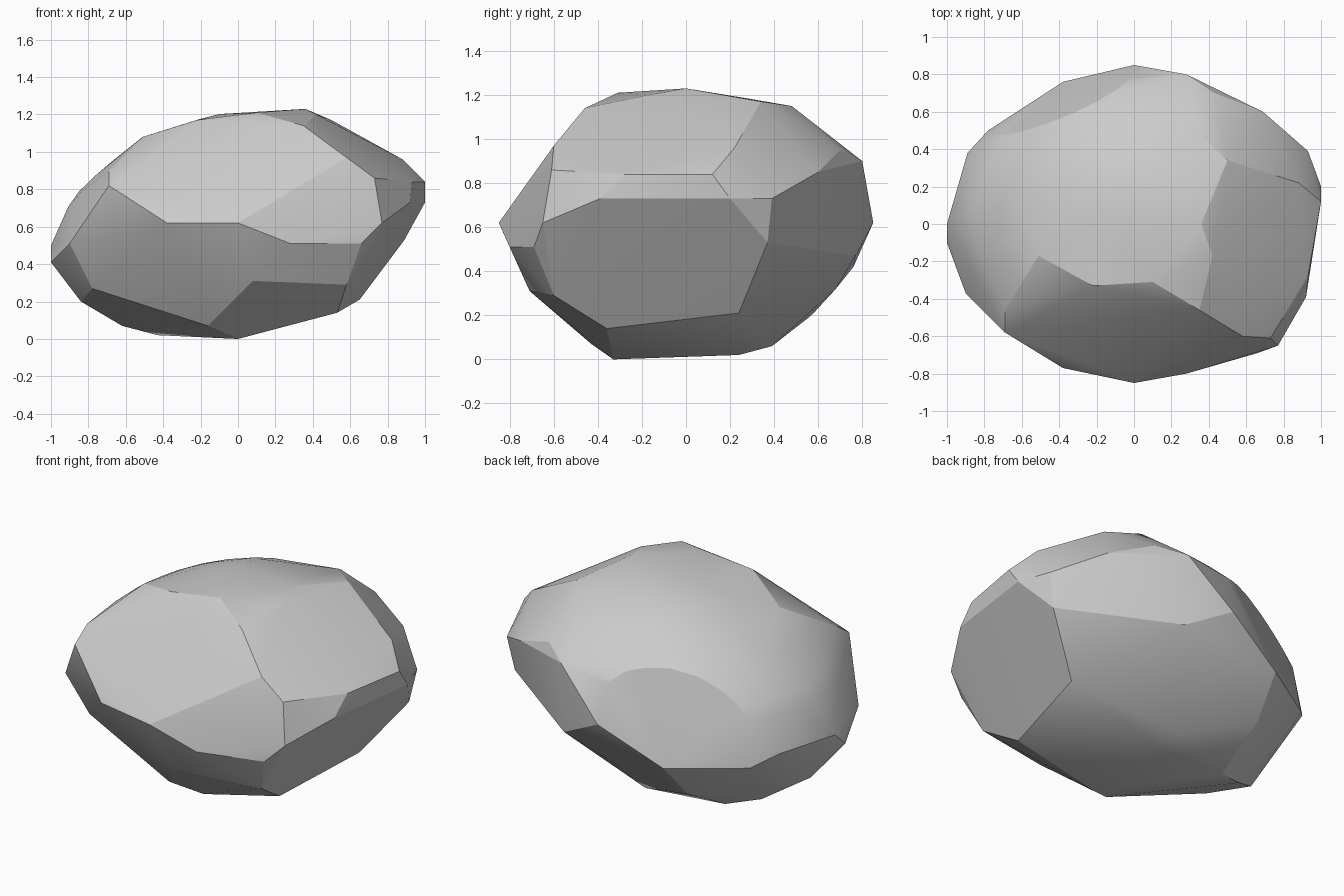
import bpy, bmesh, math

if "Cube" in bpy.data.objects:
    bpy.data.objects.remove(bpy.data.objects["Cube"])

# Main chipped corners of the stone
corners = [
    # front side
    (.77, -.65, .62), (.73, -.61, .86), (.66, -.69, .51), (.28, -.8, .51),
    (0, -.85, .62), (-.38, -.77, .62), (.35, -.46, 1.14),
    (.58, -.6, .97), (-.69, -.58, .82), (-.69, -.46, .9), (-.9, -.37, .51),
    (-.78, -.31, .27), (.08, -.71, .31), (-.16, -.43, .07), (.58, -.6, .29),
    # right side
    (.53, -.36, .14), (.65, .24, .21), (.92, -.39, .73), (.93, -.28, .84),
    (1, .12, .84), (1, .2, .73), (.93, .39, .73), (.69, .6, .85),
    (.89, .37, .53), (.88, .22, .96),
    # crown
    (.36, 0, 1.23), (.42, -.17, 1.2), (.5, .34, 1.17), (.35, .48, 1.15),
    (.1, -.31, 1.21), (-.22, -.33, 1.17), (-.51, -.17, 1.08),
    # back side
    (.43, .7, .95), (.28, .8, .9), (.28, .77, .47), (0, .85, .62),
    (-.38, .76, .42), (.01, .68, .32), (-.41, .57, .2), (-.78, .5, .43),
    (-.89, .38, .5),
    # left tip
    (-1, 0, .5), (-1, -.1, .41), (-.84, 0, .2), (-.62, .16, .07), (-.43, .24, .02),
    # foot
    (0, -.33, 0), (.05, .24, .02), (0, .39, .06),
]

bm = bmesh.new()
# Tilted ellipsoid gives the worn, rounded upper left part
bmesh.ops.create_icosphere(bm, subdivisions=4, radius=0.997)
for v in bm.verts:
    x, y, z = v.co
    v.co = (x, .85 * y, .615 + .17 * x + .61 * z)
# Flat chip on the back left
bmesh.ops.bisect_plane(bm, geom=bm.verts[:] + bm.edges[:] + bm.faces[:],
                       plane_co=(-.38, .76, .42), plane_no=(-.42, .851, .314),
                       clear_outer=True)
# Keep only the points of the rounded part, then add the corners
for v in list(bm.verts):
    if v.co.x > -.02 or v.co.y < -.2 or v.co.z < .66:
        bm.verts.remove(v)
bmesh.ops.delete(bm, geom=list(bm.faces), context='FACES_ONLY')
bmesh.ops.delete(bm, geom=list(bm.edges), context='EDGES_FACES')
for p in corners:
    bm.verts.new(p)

# Wrap everything in one chipped skin
bmesh.ops.convex_hull(bm, input=list(bm.verts))
bmesh.ops.delete(bm, geom=[v for v in bm.verts if not v.link_faces], context='VERTS')
bmesh.ops.recalc_face_normals(bm, faces=list(bm.faces))

mesh = bpy.data.meshes.new("rock")
bm.to_mesh(mesh)
bm.free()
rock = bpy.data.objects.new("rock", mesh)
bpy.context.collection.objects.link(rock)
bpy.context.view_layer.objects.active = rock
rock.select_set(True)
bpy.ops.object.shade_smooth_by_angle(angle=math.radians(18))
